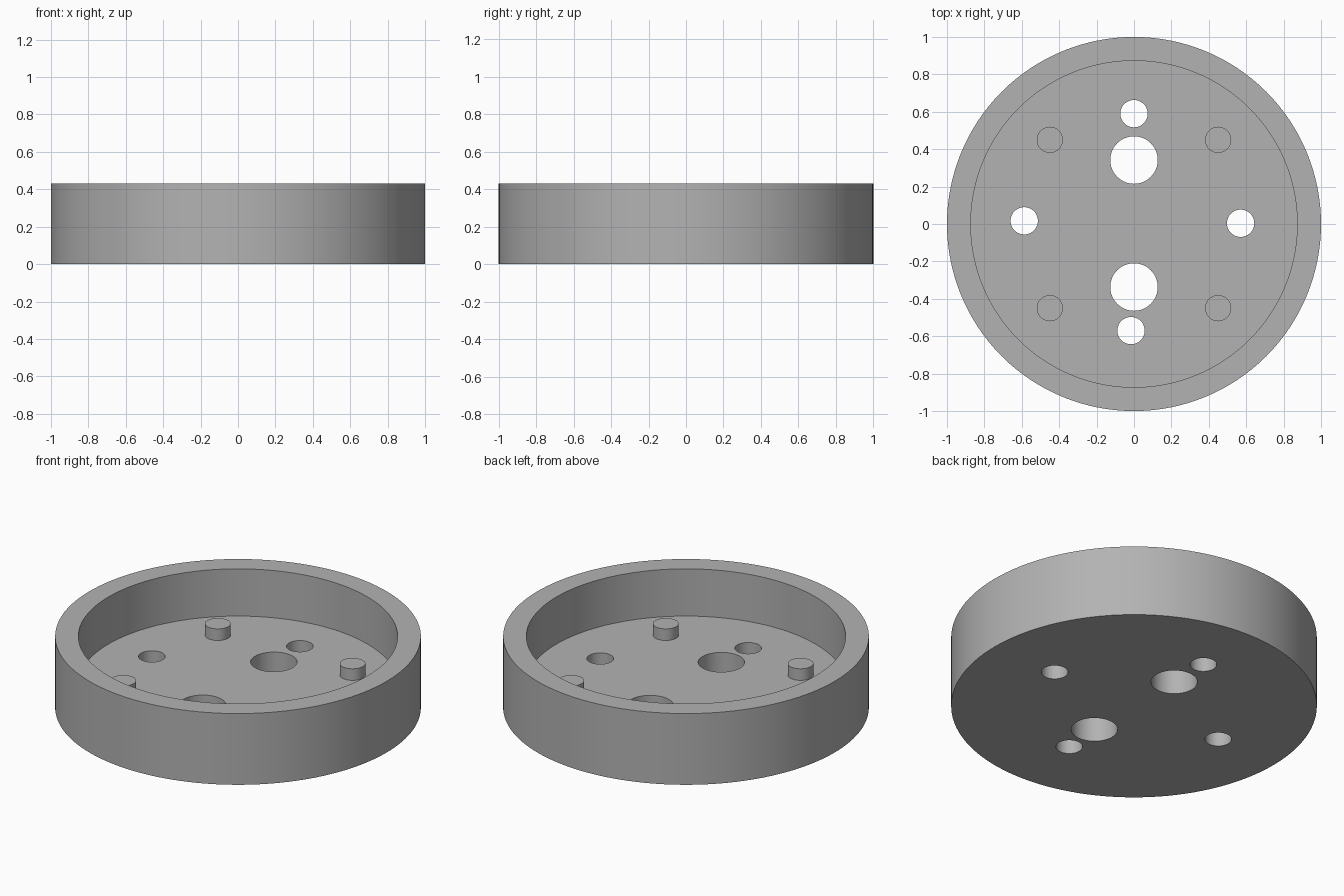
import bpy
import bmesh
import math
from mathutils import Matrix

if "Cube" in bpy.data.objects:
    bpy.data.objects.remove(bpy.data.objects["Cube"], do_unlink=True)

HEIGHT, FLOOR = 0.43, 0.145
RIM, BORE = 1.0, 0.873
POST_R, POST_H, POST_AT = 0.07, 0.07, 0.45

grey = bpy.data.materials.new("plain_grey")
grey.use_nodes = True
colour = (0.45, 0.45, 0.45, 1)
grey.diffuse_color = colour
grey.node_tree.nodes["Principled BSDF"].inputs["Base Color"].default_value = colour


def cylinder(name, radius, z0, z1, x=0, y=0, sides=48):
    """Closed upright cylinder from z0 to z1."""
    bm = bmesh.new()
    bmesh.ops.create_cone(bm, cap_ends=True, segments=sides,
                          radius1=radius, radius2=radius, depth=z1 - z0,
                          matrix=Matrix.Translation((x, y, (z0 + z1) / 2)))
    mesh = bpy.data.meshes.new(name)
    bm.to_mesh(mesh)
    bm.free()
    mesh.materials.append(grey)
    obj = bpy.data.objects.new(name, mesh)
    bpy.context.collection.objects.link(obj)
    return obj


def activate(obj):
    bpy.ops.object.select_all(action='DESELECT')
    obj.select_set(True)
    bpy.context.view_layer.objects.active = obj


def boolean(target, tool, operation):
    """Apply one boolean and discard the tool."""
    activate(target)
    mod = target.modifiers.new(operation.lower(), 'BOOLEAN')
    mod.operation = operation
    mod.solver = 'EXACT'
    mod.object = tool
    bpy.ops.object.modifier_apply(modifier=mod.name)
    bpy.data.objects.remove(tool, do_unlink=True)


# Round dish: solid disc with its recess bored out
dish = cylinder("dish", RIM, 0, HEIGHT, sides=128)
boolean(dish, cylinder("recess_cutter", BORE, FLOOR, HEIGHT + 0.1, sides=128), 'DIFFERENCE')

# Two large and four small through holes in the floor
holes = [(0, 0.342, 0.127), (0, -0.337, 0.127),
         (0, 0.59, 0.073), (-0.016, -0.57, 0.073),
         (0.57, 0.004, 0.073), (-0.587, 0.017, 0.073)]
for x, y, r in holes:
    boolean(dish, cylinder("hole_cutter", r, -0.1, FLOOR + 0.1, x, y), 'DIFFERENCE')

# Four short posts standing on the floor
for sx in (-1, 1):
    for sy in (-1, 1):
        post = cylinder("post", POST_R, FLOOR - 0.05, FLOOR + POST_H,
                        sx * POST_AT, sy * POST_AT)
        boolean(dish, post, 'UNION')

activate(dish)
bpy.ops.object.shade_smooth_by_angle(angle=math.radians(30))
